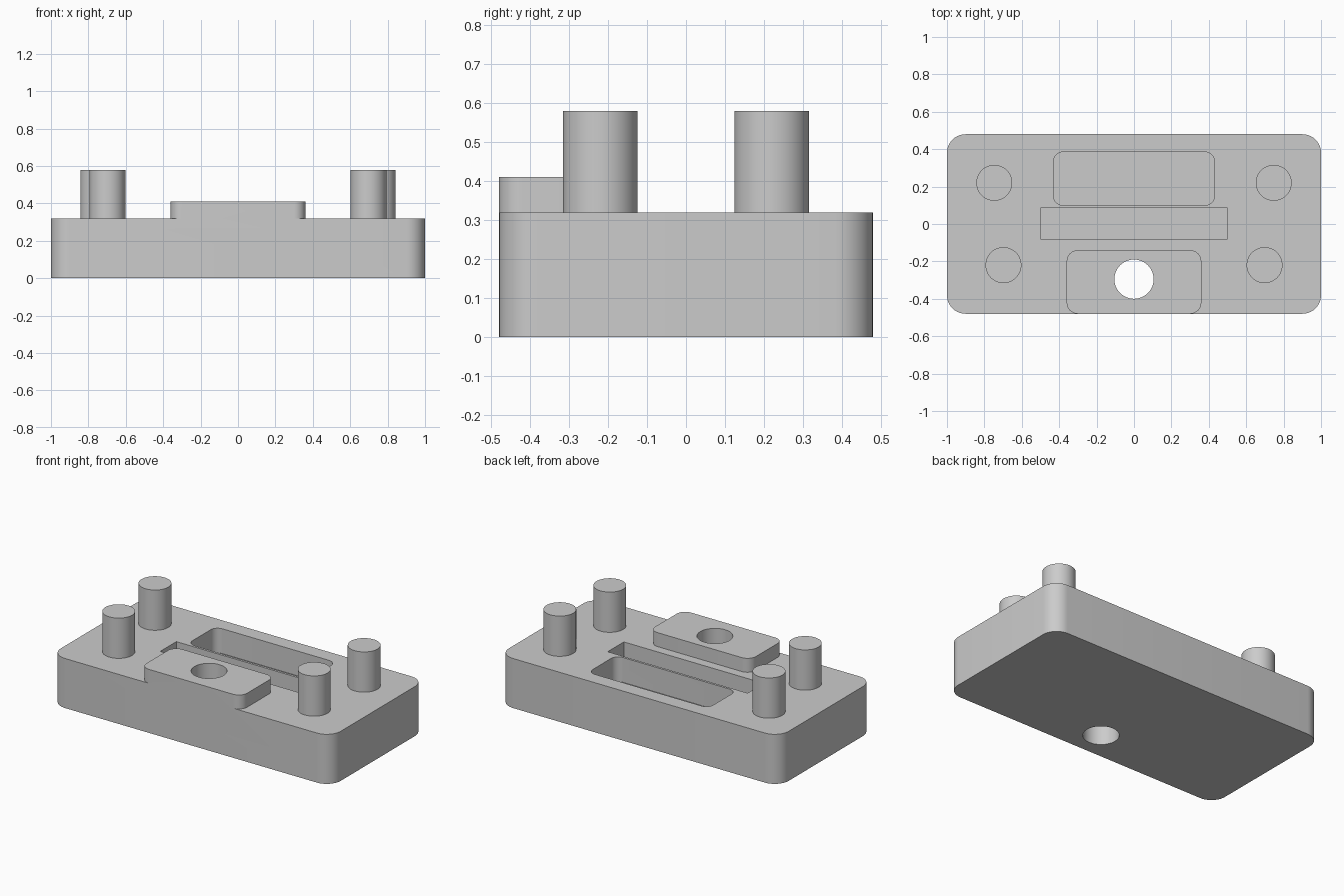
import bpy, bmesh, math

if "Cube" in bpy.data.objects:
    bpy.data.objects.remove(bpy.data.objects["Cube"], do_unlink=True)

grey = bpy.data.materials.new("light_grey")
grey.use_nodes = True
grey.diffuse_color = (0.6, 0.6, 0.6, 1)
grey.node_tree.nodes["Principled BSDF"].inputs["Base Color"].default_value = (0.6, 0.6, 0.6, 1)


def prism(name, outline, z0, z1):
    """Extrude a flat outline from z0 up to z1."""
    bm = bmesh.new()
    face = bm.faces.new([bm.verts.new((x, y, z0)) for x, y in outline])
    top = bmesh.ops.extrude_face_region(bm, geom=[face])["geom"]
    bmesh.ops.translate(bm, vec=(0, 0, z1 - z0),
                        verts=[v for v in top if isinstance(v, bmesh.types.BMVert)])
    bmesh.ops.recalc_face_normals(bm, faces=bm.faces)
    mesh = bpy.data.meshes.new(name)
    bm.to_mesh(mesh)
    bm.free()
    mesh.materials.append(grey)
    obj = bpy.data.objects.new(name, mesh)
    bpy.context.collection.objects.link(obj)
    return obj


def rounded(x0, x1, y0, y1, r, steps=10):
    """Rectangle outline with rounded corners."""
    pts = []
    corners = [(x1 - r, y1 - r), (x0 + r, y1 - r), (x0 + r, y0 + r), (x1 - r, y0 + r)]
    for i, (cx, cy) in enumerate(corners):
        for k in range(steps + 1):
            a = (i + k / steps) * math.pi / 2
            pts.append((cx + r * math.cos(a), cy + r * math.sin(a)))
    return pts


def circle(cx, cy, r, n=48):
    return [(cx + r * math.cos(2 * math.pi * i / n),
             cy + r * math.sin(2 * math.pi * i / n)) for i in range(n)]


def select(obj):
    bpy.ops.object.select_all(action='DESELECT')
    obj.select_set(True)
    bpy.context.view_layer.objects.active = obj


def combine(target, tool, operation):
    """Apply a boolean and remove the tool."""
    mod = target.modifiers.new(operation, 'BOOLEAN')
    mod.operation, mod.solver, mod.object = operation, 'EXACT', tool
    select(target)
    bpy.ops.object.modifier_apply(modifier=mod.name)
    bpy.data.objects.remove(tool, do_unlink=True)


TOP, FLOOR = 0.32, 0.16

# Base plate with the raised front pad
base = prism("base_plate", rounded(-1, 1, -0.48, 0.48, 0.1), 0, TOP)
pad = prism("front_pad", rounded(-0.36, 0.36, -0.48, -0.14, 0.06), 0.25, 0.41)
combine(base, pad, 'UNION')

# Rounded pocket, straight slot and through hole
pocket = prism("pocket_cutter", rounded(-0.43, 0.43, 0.1, 0.385, 0.05), FLOOR, 0.5)
slot = prism("slot_cutter", [(-0.5, -0.08), (0.5, -0.08), (0.5, 0.085), (-0.5, 0.085)], FLOOR, 0.5)
hole = prism("hole_cutter", circle(0, -0.295, 0.105), -0.1, 0.6)
for cutter in (pocket, slot, hole):
    combine(base, cutter, 'DIFFERENCE')

# Four pegs, the back pair set wider than the front pair
pegs = []
for row, x, y in (("front", 0.698, -0.22), ("back", 0.747, 0.22)):
    for side, sign in (("left", 1), ("right", -1)):
        pegs.append(prism(f"{row}_{side}_peg", circle(sign * x, y, 0.096), TOP, 0.58))

# Smooth round walls, sharp rims
for obj in [base] + pegs:
    select(obj)
    bpy.ops.object.shade_smooth_by_angle(angle=math.radians(30))
